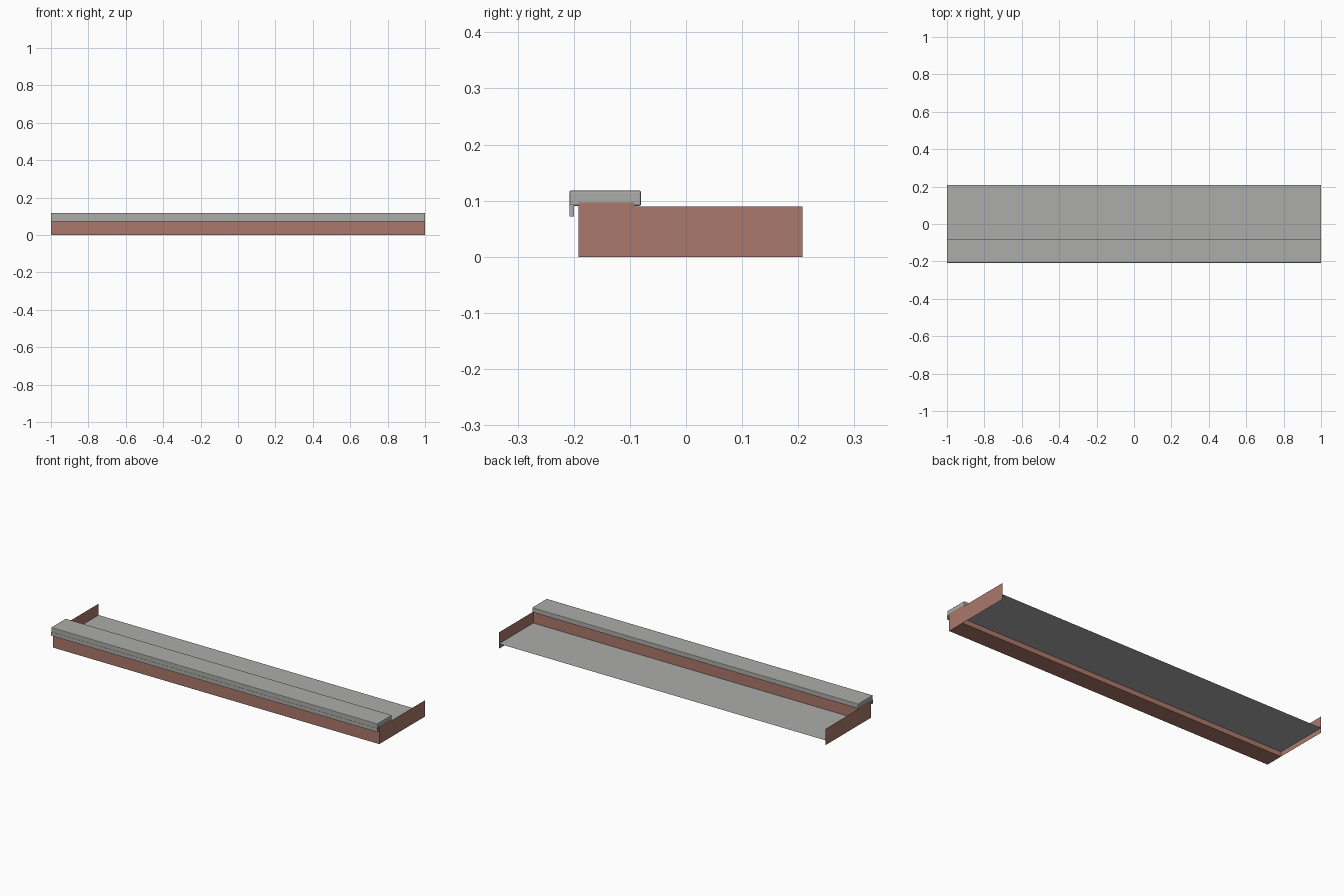
import bpy
import bmesh

if "Cube" in bpy.data.objects:
    bpy.data.objects.remove(bpy.data.objects["Cube"])


def material(name, srgb):
    m = bpy.data.materials.new(name)
    lin = [((c / 255 + 0.055) / 1.055) ** 2.4 for c in srgb]
    m.diffuse_color = (*lin, 1)
    m.use_nodes = True
    m.node_tree.nodes["Principled BSDF"].inputs["Base Color"].default_value = m.diffuse_color
    return m


brick = material("red_brown_masonry", (171, 120, 107))
stone = material("grey_stone", (172, 172, 170))


def add_object(name, bm, mat):
    mesh = bpy.data.meshes.new(name)
    bm.to_mesh(mesh)
    bm.free()
    mesh.materials.append(mat)
    ob = bpy.data.objects.new(name, mesh)
    bpy.context.collection.objects.link(ob)
    return ob


def box(name, lo, hi, mat, bevel=0):
    bm = bmesh.new()
    bmesh.ops.create_cube(bm, size=1)
    for v in bm.verts:
        v.co = [(a + b) / 2 + c * (b - a) for a, b, c in zip(lo, hi, v.co)]
    ob = add_object(name, bm, mat)
    if bevel:
        mod = ob.modifiers.new("rounded_edges", 'BEVEL')
        mod.width = bevel
        mod.segments = 2
    return ob


def sheet(name, corners, mat):
    bm = bmesh.new()
    bm.faces.new([bm.verts.new(c) for c in corners])
    return add_object(name, bm, mat)


FRONT, WALL_BACK, BACK = -0.192, -0.092, 0.208
RIM, FLOOR = 0.09, 0.027

# Front wall, running the whole length
box("front_wall", (-1, FRONT, 0), (1, WALL_BACK, 0.097), brick)

# Thin side panels, facing outward
for side, x in (("left", -1), ("right", 1)):
    pts = [(x, WALL_BACK, 0), (x, BACK, 0), (x, BACK, RIM), (x, WALL_BACK, RIM)]
    sheet(side + "_side_panel", pts if x > 0 else pts[::-1], brick)

# Sunken floor behind the wall
sheet("floor", [(-1, WALL_BACK, FLOOR), (1, WALL_BACK, FLOOR),
                (1, BACK, FLOOR), (-1, BACK, FLOOR)], stone)

# Coping slab on the wall and the drip strip hanging from its front edge
box("coping_slab", (-0.9995, -0.208, 0.091), (0.9995, -0.08, 0.118), stone, 0.003)
box("drip_strip", (-0.9995, -0.208, 0.072), (0.9995, -0.2, 0.0925), stone)
